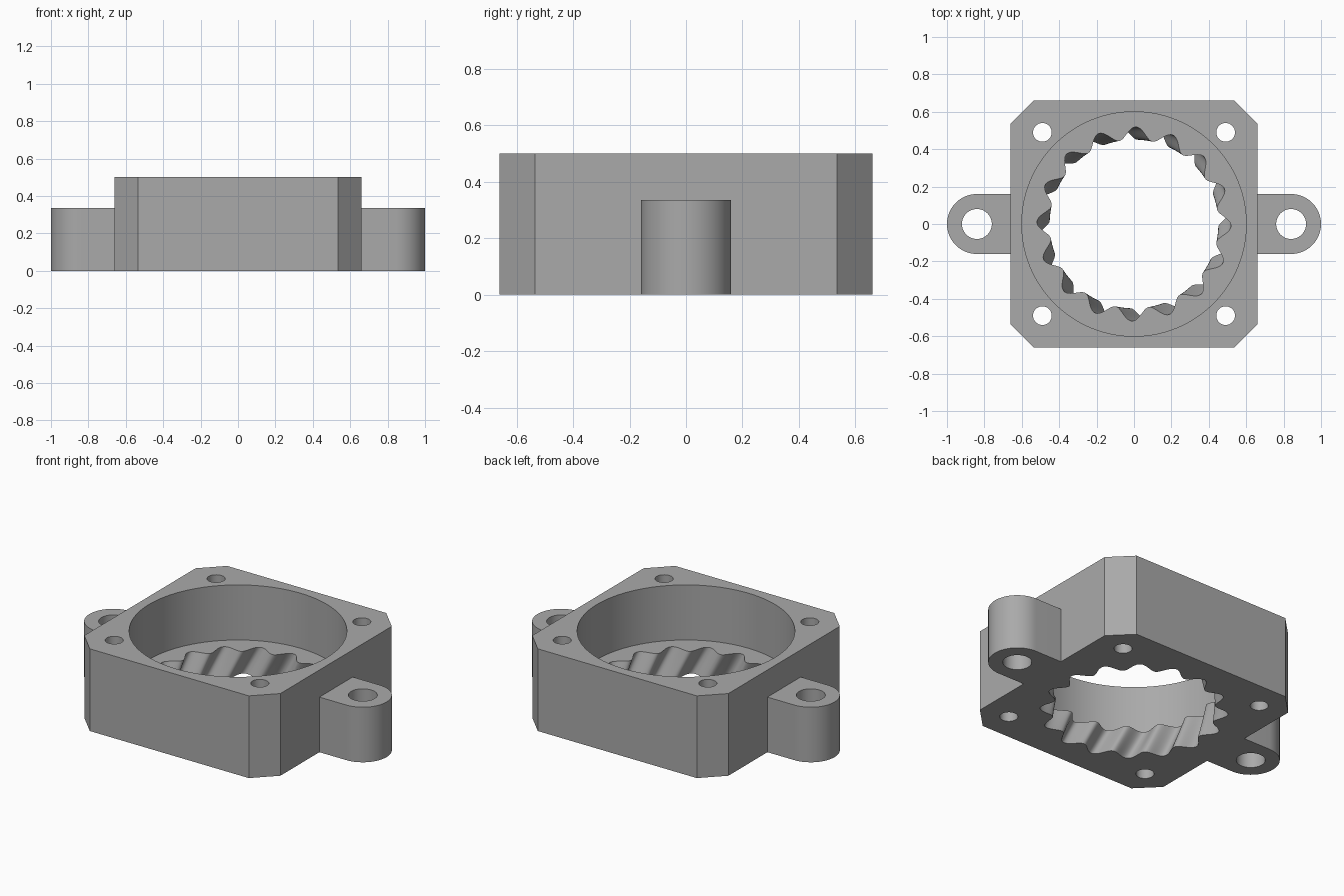
import bpy, bmesh
from math import cos, sin, pi, radians

old = bpy.data.objects.get("Cube")
if old:
    bpy.data.objects.remove(old)

grey = bpy.data.materials.new("neutral grey")
grey.use_nodes = True
COLOUR = (0.4, 0.4, 0.4, 1)
grey.diffuse_color = COLOUR
grey.node_tree.nodes["Principled BSDF"].inputs["Base Color"].default_value = COLOUR


def loft(name, profile, z0, z1, twist=0.0, steps=1):
    """Extrude a closed profile from z0 to z1, optionally twisting it."""
    bm = bmesh.new()
    rings = []
    for s in range(steps + 1):
        t = s / steps
        a = twist * t
        rings.append([bm.verts.new((x * cos(a) - y * sin(a), x * sin(a) + y * cos(a),
                                    z0 + (z1 - z0) * t)) for x, y in profile])
    n = len(profile)
    for low, high in zip(rings, rings[1:]):
        for i in range(n):
            j = (i + 1) % n
            bm.faces.new((low[i], low[j], high[j], high[i]))
    bm.faces.new(rings[0][::-1])
    bm.faces.new(rings[-1])
    mesh = bpy.data.meshes.new(name)
    bm.to_mesh(mesh)
    bm.free()
    mesh.materials.append(grey)
    ob = bpy.data.objects.new(name, mesh)
    bpy.context.collection.objects.link(ob)
    return ob


def circle(cx, cy, r, n=48):
    return [(cx + r * cos(2 * pi * i / n), cy + r * sin(2 * pi * i / n)) for i in range(n)]


def combine(target, tool, operation):
    mod = target.modifiers.new(operation, "BOOLEAN")
    mod.operation, mod.object, mod.solver = operation, tool, "EXACT"
    bpy.context.view_layer.objects.active = target
    bpy.ops.object.modifier_apply(modifier=mod.name)
    bpy.data.objects.remove(tool)


# Main block with chamfered corners
W, C, H = 0.66, 0.535, 0.5
FLOOR = 0.165
housing = loft("ring_gear_housing", [(W, -C), (W, C), (C, W), (-C, W),
                                     (-W, C), (-W, -C), (-C, -W), (C, -W)], 0, H)

# Rounded mounting ears with bolt holes
for side in (1, -1):
    arc = [(0.84 + 0.16 * cos(-pi / 2 + pi * i / 32), 0.16 * sin(-pi / 2 + pi * i / 32))
           for i in range(33)]
    outline = [(side * x, side * y) for x, y in [(0.63, -0.16)] + arc + [(0.63, 0.16)]]
    combine(housing, loft("ear", outline, 0, 0.335), "UNION")
    combine(housing, loft("ear_hole", circle(side * 0.84, 0, 0.08), -0.1, 0.6), "DIFFERENCE")

# Corner screw holes
for sx in (1, -1):
    for sy in (1, -1):
        combine(housing, loft("screw_hole", circle(sx * 0.49, sy * 0.49, 0.05, 32), -0.1, 0.6),
                "DIFFERENCE")

# Wide round recess from the top
combine(housing, loft("recess", circle(0, 0, 0.6, 128), FLOOR, 0.6), "DIFFERENCE")

# Helical wavy bore through the floor
TEETH, N = 16, 320
TWIST = radians(-10)
EXTRA = 0.02
wave = []
for i in range(N):
    a = 2 * pi * i / N
    r = 0.485 + 0.034 * cos(TEETH * (a + TWIST))
    wave.append((r * cos(a), r * sin(a)))
scale = (FLOOR + 2 * EXTRA) / FLOOR
bore = loft("helical_bore", wave, -EXTRA, FLOOR + EXTRA, TWIST * scale, 10)
combine(housing, bore, "DIFFERENCE")

# Smooth the curved walls, keep edges sharp
bpy.ops.object.select_all(action="DESELECT")
housing.select_set(True)
bpy.context.view_layer.objects.active = housing
bpy.ops.object.shade_smooth_by_angle(angle=radians(30))
